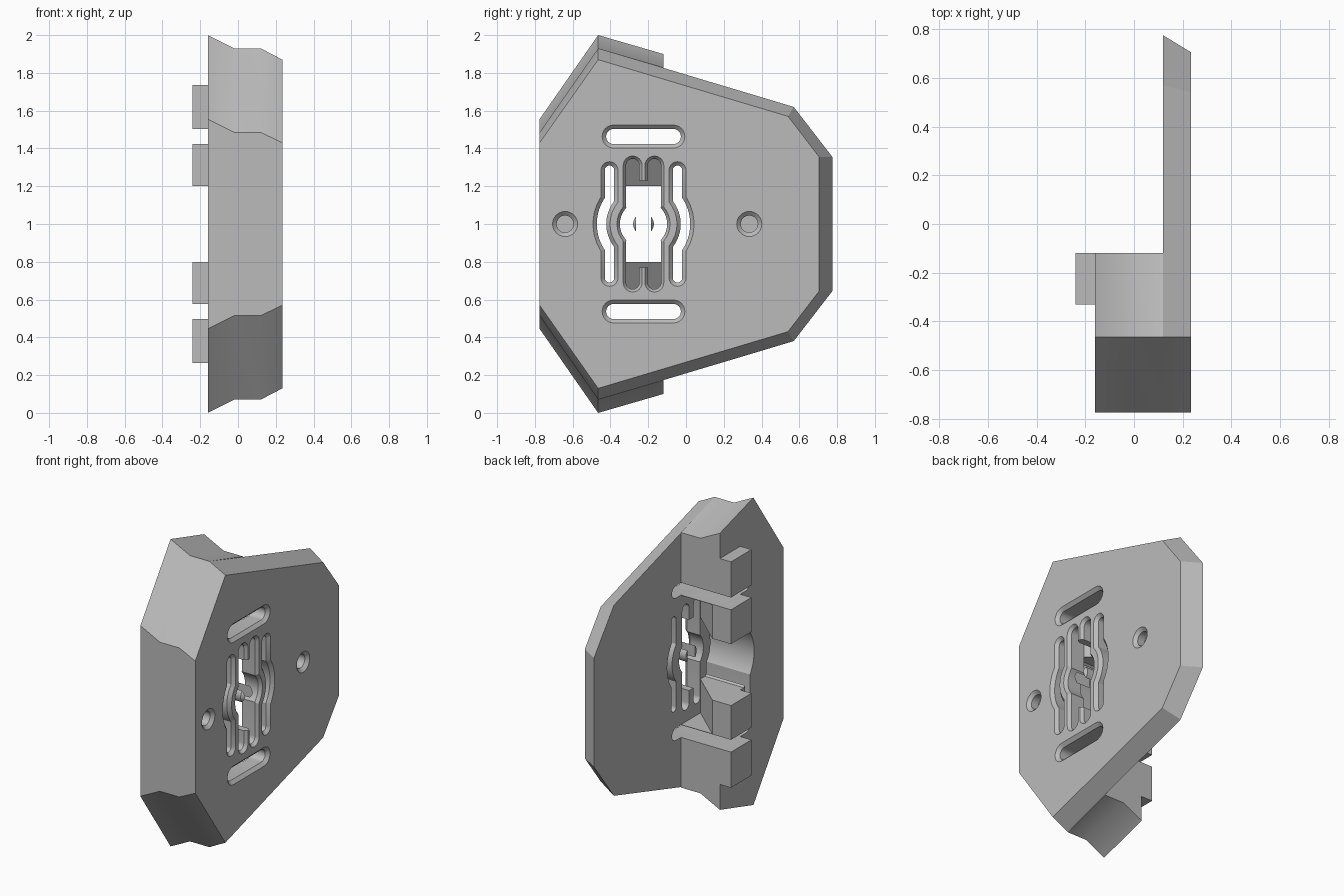
import bpy, bmesh, math
from mathutils import Vector

cube = bpy.data.objects.get("Cube")
if cube:
    bpy.data.objects.remove(cube)

grey = bpy.data.materials.new("plain grey")
grey.use_nodes = True
grey.diffuse_color = (0.5, 0.5, 0.5, 1)
grey.node_tree.nodes["Principled BSDF"].inputs["Base Color"].default_value = (0.5, 0.5, 0.5, 1)

CY, CZ = -0.225, 1.0      # centre of the slot pattern
FRONT, BACK = 0.235, 0.12  # the two faces of the plate


def loft(name, rings):
    """Closed solid through rings of equal point count, one ring per step."""
    bm = bmesh.new()
    loops = [[bm.verts.new(p) for p in ring] for ring in rings]
    for a, b in zip(loops, loops[1:]):
        for i in range(len(a)):
            j = (i + 1) % len(a)
            bm.faces.new((a[i], a[j], b[j], b[i]))
    bm.faces.new(loops[0])
    bm.faces.new(loops[-1])
    bmesh.ops.recalc_face_normals(bm, faces=bm.faces)
    mesh = bpy.data.meshes.new(name)
    bm.to_mesh(mesh)
    bm.free()
    ob = bpy.data.objects.new(name, mesh)
    bpy.context.collection.objects.link(ob)
    mesh.materials.append(grey)
    return ob


def along_x(name, sections):
    return loft(name, [[(x, y, z) for y, z in pts] for x, pts in sections])


def box(name, x0, x1, y0, y1, z0, z1):
    return along_x(name, [(x, [(y0, z0), (y1, z0), (y1, z1), (y0, z1)]) for x in (x0, x1)])


def combine(target, other, operation):
    mod = target.modifiers.new(operation, 'BOOLEAN')
    mod.operation, mod.object, mod.solver = operation, other, 'EXACT'
    bpy.context.view_layer.objects.active = target
    bpy.ops.object.modifier_apply(modifier=mod.name)
    bpy.data.objects.remove(other)


def mirrored(half):
    """Outline symmetric about mid height, given its upper half."""
    return half + [(y, 2 * CZ - z) for y, z in reversed(half)]


def ribbon(path, width):
    """Round-ended outline of a given width around a path."""
    pts = [Vector(p) for p in path]
    r, out = width / 2, []
    for side in (pts, pts[::-1]):
        for i in range(len(side) - 1):
            a = (side[i] - side[i - 1]).normalized() if i else None
            b = (side[i + 1] - side[i]).normalized()
            t = (a + b).normalized() if a else b
            n = Vector((t.y, -t.x))
            if a:
                out.append(side[i] + n * r / max(t.dot(b), 0.5))
            else:
                base = math.atan2(n.y, n.x) - math.pi
                out += [side[0] + Vector((math.cos(base + math.pi * k / 12),
                                          math.sin(base + math.pi * k / 12))) * r
                        for k in range(13)]
    return [tuple(p) for p in out]


def slot(name, path, wide, narrow, end):
    lip = 0.02
    steps = [(FRONT + lip, wide + (wide - narrow)), (FRONT - lip, narrow), (end, narrow)]
    return along_x(name, [(x, ribbon(path, w)) for x, w in steps])


def bulged_path(side, offset, radius, reach):
    """Upright line that swings outward on an arc at mid height."""
    a = math.acos(offset / radius)
    arc = [(CY + side * radius * math.cos(a * k / 8), CZ + radius * math.sin(a * k / 8))
           for k in range(-8, 9)]
    y = CY + side * offset
    return [(y, CZ - reach)] + arc + [(y, CZ + reach)]


# Plate with bevelled rim
plate = along_x("slotted_mounting_plate", [
    (FRONT, mirrored([(-0.775, 1.43), (-0.465, 1.87), (0.54, 1.57), (0.705, 1.355)])),
    (BACK, mirrored([(-0.775, 1.485), (-0.465, 1.93), (0.57, 1.62), (0.775, 1.355)]))])

# Thick rear block, flared toward the back
low = [(-0.775, 1.485), (-0.465, 1.93), (-0.12, 1.83)]
high = [(-0.775, 1.555), (-0.465, 2.0), (-0.12, 1.90)]
block = along_x("rear_block", [(BACK, mirrored(low)), (-0.02, mirrored(low)),
                               (-0.16, mirrored(high))])

# Rounded recess across the block
a = math.asin(0.2 / 0.245)
arc = [(CY - 0.245 * math.cos(a * k / 12), CZ + 0.245 * math.sin(a * k / 12))
       for k in range(-12, 13)]
recess = arc + [(0.1, CZ + 0.2), (0.1, CZ - 0.2)]
combine(block, along_x("recess_cutter", [(0.2, recess), (-0.3, recess)]), 'DIFFERENCE')

# Slanted clearance behind the inner slots
wedge = [(-0.15, -0.08), (0.2, -0.391), (0.2, -0.08)]
combine(block, loft("wedge_cutter", [[(x, y, z) for x, y in wedge]
                                     for z in (CZ - 0.42, CZ + 0.42)]), 'DIFFERENCE')

# Inner pair of slots joined by a central window
for side in (-1, 1):
    path = bulged_path(side, 0.0575, 0.09, 0.31)
    combine(plate, slot("inner_slot_cutter", path, 0.1, 0.07, 0.05), 'DIFFERENCE')
combine(plate, box("window_cutter", 0.05, 0.3, CY - 0.04, CY + 0.04, 0.77, 1.23), 'DIFFERENCE')

# Blind screw holes
for y in (-0.64, 0.335):
    rings = []
    for x, r in ((FRONT + 0.02, 0.088), (FRONT - 0.02, 0.045), (FRONT - 0.07, 0.045)):
        rings.append((x, [(y + r * math.cos(math.tau * k / 32), CZ + r * math.sin(math.tau * k / 32))
                          for k in range(32)]))
    combine(plate, along_x("hole_cutter", rings), 'DIFFERENCE')

combine(plate, block, 'UNION')

# Slots running right through
for side in (-1, 1):
    path = bulged_path(side, 0.18, 0.222, 0.285)
    combine(plate, slot("outer_slot_cutter", path, 0.09, 0.05, -0.3), 'DIFFERENCE')
    z = CZ + side * 0.463
    path = [(-0.383, z), (-0.067, z)]
    combine(plate, slot("cross_slot_cutter", path, 0.122, 0.08, -0.3), 'DIFFERENCE')

# Four locating tabs on the back
for side in (-1, 1):
    for near, far in ((0.2, 0.423), (0.503, 0.735)):
        z0, z1 = sorted((CZ + side * near, CZ + side * far))
        combine(plate, box("tab", -0.24, -0.14, -0.33, -0.12, z0, z1), 'UNION')

bpy.ops.object.select_all(action='DESELECT')
plate.select_set(True)
bpy.context.view_layer.objects.active = plate
bpy.ops.object.shade_smooth_by_angle(angle=math.radians(30))
